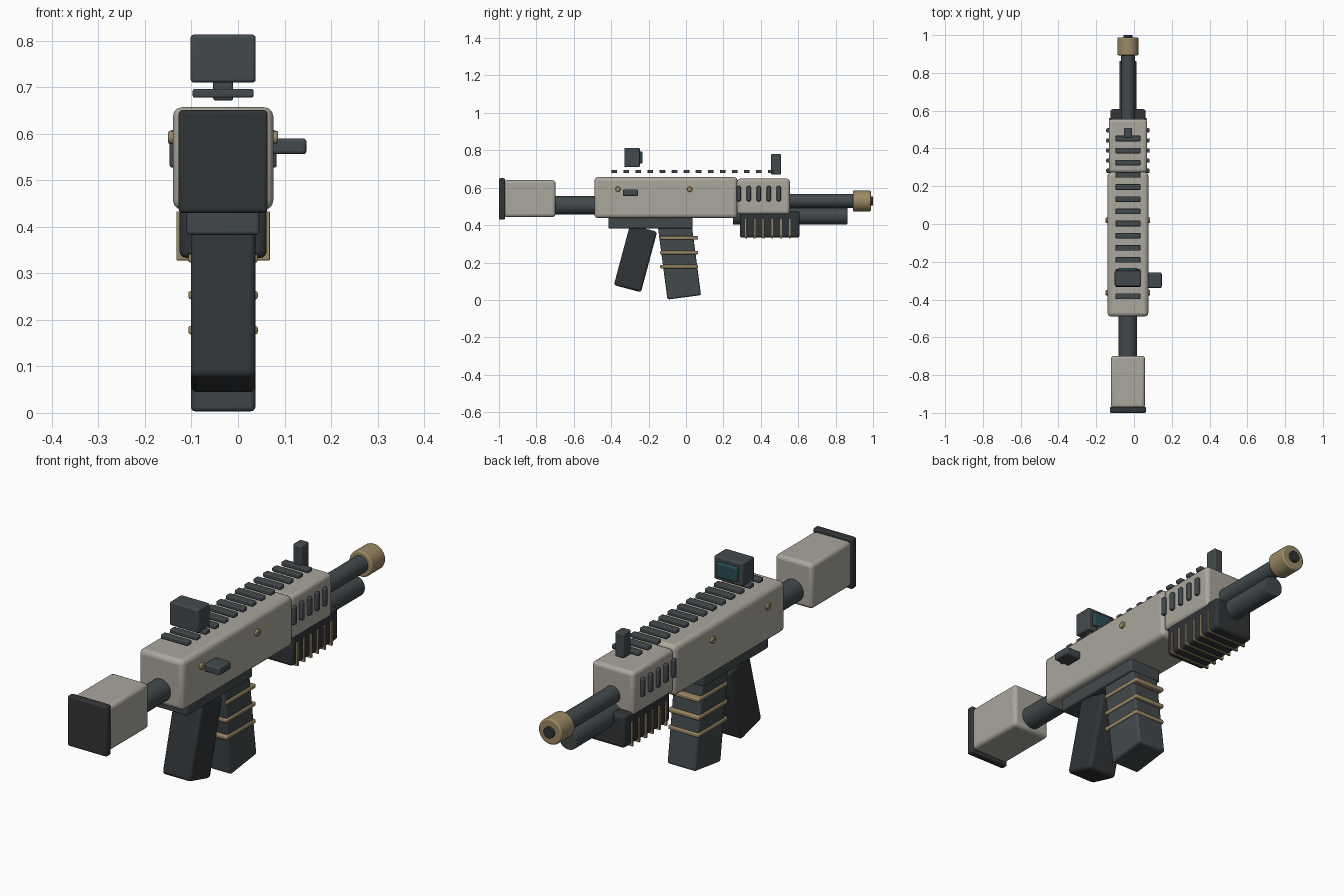
import bpy
from math import radians, pi

if "Cube" in bpy.data.objects:
    bpy.data.objects.remove(bpy.data.objects["Cube"])

CX = -0.032  # centre line of the body


def material(name, rgb):
    m = bpy.data.materials.new(name)
    m.diffuse_color = (*rgb, 1)
    m.use_nodes = True
    m.node_tree.nodes["Principled BSDF"].inputs["Base Color"].default_value = m.diffuse_color
    return m


SHELL = material("shell", (0.40, 0.385, 0.335))
METAL = material("metal", (0.055, 0.066, 0.072))
RUBBER = material("rubber", (0.030, 0.034, 0.037))
BRASS = material("brass", (0.33, 0.25, 0.13))
GLASS = material("glass", (0.025, 0.075, 0.09))


def finish(name, mat, bevel, segments=3):
    o = bpy.context.object
    o.name = name
    o.data.materials.append(mat)
    bpy.ops.object.transform_apply(location=False, rotation=False, scale=True)
    if bevel:
        b = o.modifiers.new("bevel", 'BEVEL')
        b.width, b.segments = bevel, segments
        b.limit_method, b.angle_limit = 'ANGLE', radians(40)
    bpy.ops.object.shade_smooth_by_angle(angle=radians(35))
    return o


def box(name, x, y, z, mat, bevel=0.006):
    """Box from (min, max) ranges."""
    bpy.ops.mesh.primitive_cube_add(size=1, location=[(a + b) / 2 for a, b in (x, y, z)])
    bpy.context.object.scale = [b - a for a, b in (x, y, z)]
    return finish(name, mat, bevel)


def wide(w):
    return (CX - w / 2, CX + w / 2)


def tilted(name, w, y, z, depth, length, angle, mat, bevel):
    """Box centred at y, z and tilted about x."""
    bpy.ops.mesh.primitive_cube_add(size=1, location=(CX, y, z), rotation=(radians(angle), 0, 0))
    bpy.context.object.scale = (w, depth, length)
    return finish(name, mat, bevel)


def rod(name, r, y, z, mat, bevel=0.004):
    """Cylinder along y."""
    bpy.ops.mesh.primitive_cylinder_add(vertices=32, radius=r, depth=y[1] - y[0],
                                        location=(CX, sum(y) / 2, z), rotation=(pi / 2, 0, 0))
    return finish(name, mat, bevel, 2)


# Main body
box("receiver", wide(0.216), (-0.49, 0.275), (0.437, 0.657), SHELL, 0.02)
box("handguard", wide(0.203), (0.272, 0.555), (0.458, 0.648), SHELL, 0.016)
box("lower_receiver", wide(0.157), (-0.415, 0.035), (0.382, 0.45), METAL, 0.008)

# Stock
rod("stock_tube", 0.049, (-0.72, -0.47), 0.506, METAL)
box("stock", wide(0.181), (-0.975, -0.698), (0.443, 0.64), SHELL, 0.016)
box("butt_pad", wide(0.191), (-1.0, -0.968), (0.43, 0.651), RUBBER, 0.008)

# Barrel and tube below it
rod("barrel", 0.037, (0.54, 0.91), 0.529, METAL)
rod("under_tube", 0.045, (0.25, 0.863), 0.448, METAL)
rod("muzzle", 0.056, (0.893, 0.988), 0.529, BRASS, 0.006)
rod("bore", 0.024, (0.95, 1.0), 0.529, RUBBER, 0.002)

# Fore-end with brass ribs
box("fore_end", wide(0.187), (0.288, 0.608), (0.333, 0.476), RUBBER, 0.014)
for i in range(6):
    y = 0.32 + i * 0.047
    box(f"fore_end_rib_{i}", wide(0.201), (y - 0.005, y + 0.005), (0.328, 0.433), BRASS, 0.002)

# Grip and banded magazine
tilted("grip", 0.139, -0.27, 0.222, 0.15, 0.335, -15, RUBBER, 0.014)
tilted("magazine", 0.139, -0.037, 0.223, 0.181, 0.422, 7.5, METAL, 0.010)
for i, z in enumerate((0.332, 0.253, 0.178)):
    box(f"magazine_band_{i}", wide(0.149), (-0.138, 0.065), (z - 0.009, z + 0.009), BRASS, 0.005)

# Side vents
for side in (-1, 1):
    x0, x1 = sorted((CX + side * 0.09, CX + side * 0.115))
    for i in range(5):
        y = 0.282 + i * 0.0535
        box(f"vent_{side}_{i}", (x0, x1), (y - 0.011, y + 0.011), (0.527, 0.608), METAL, 0.006)

# Pins through the receiver
for i, y in enumerate((-0.364, 0.02)):
    bpy.ops.mesh.primitive_cylinder_add(vertices=24, radius=0.014, depth=0.236,
                                        location=(CX, y, 0.592), rotation=(0, pi / 2, 0))
    finish(f"pin_{i}", BRASS, 0.003, 2)

# Charging handle
box("charging_handle", (0.06, 0.147), (-0.338, -0.257), (0.556, 0.59), METAL, 0.007)

# Top rail teeth
for i in range(14):
    y = -0.383 + i * 0.0643
    box(f"rail_tooth_{i}", wide(0.131), (y - 0.015, y + 0.015), (0.678, 0.696), METAL, 0.004)

# Sights
box("rear_sight", wide(0.14), (-0.33, -0.247), (0.71, 0.813), METAL, 0.007)
box("rear_sight_lens", wide(0.1), (-0.26, -0.232), (0.73, 0.793), GLASS, 0.005)
box("front_sight", wide(0.043), (0.455, 0.508), (0.671, 0.78), METAL, 0.006)
